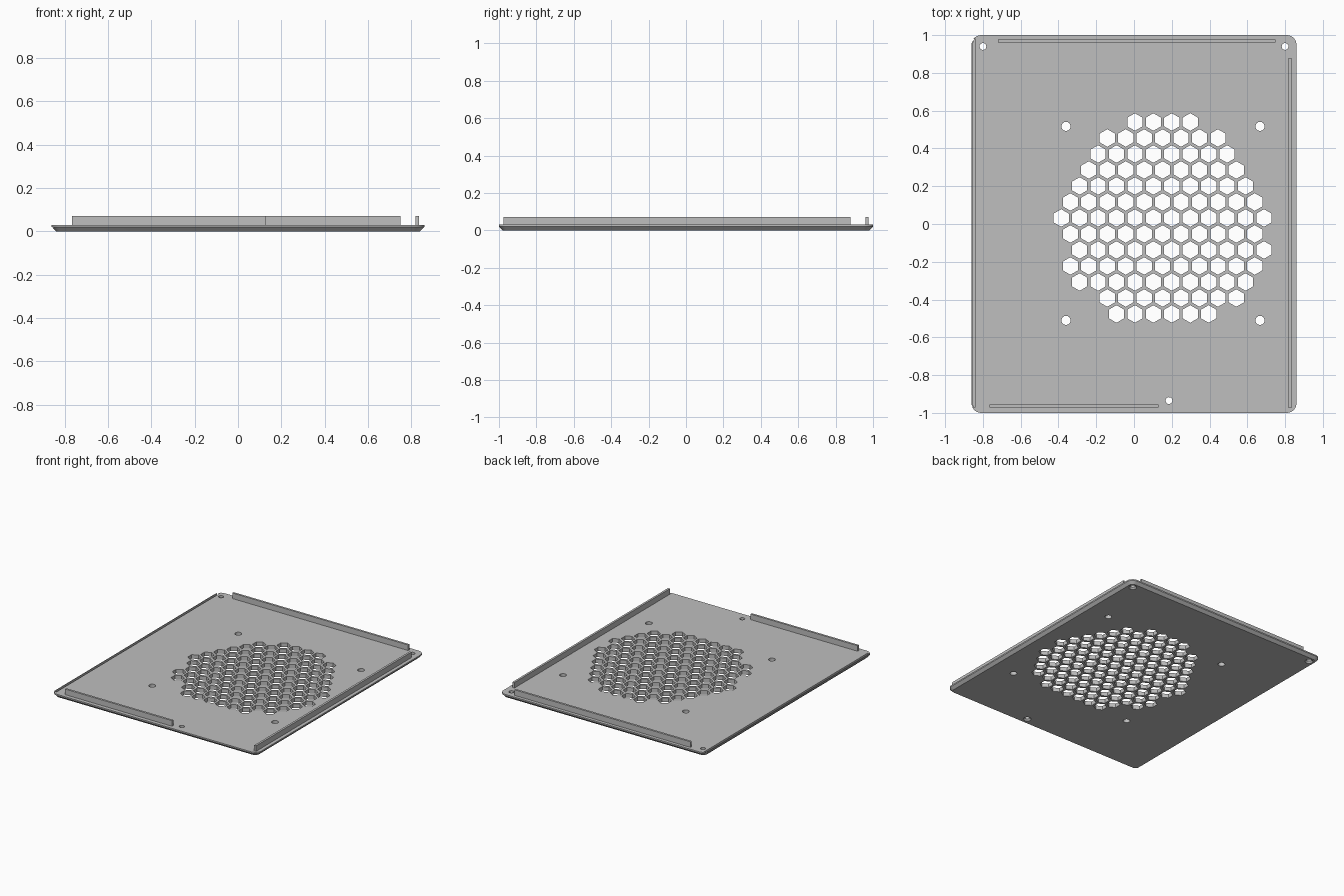
import bpy, bmesh
from math import sin, cos, pi, radians

cube = bpy.data.objects.get("Cube")
if cube:
    bpy.data.objects.remove(cube)

HALF_X, HALF_Y, THICK, RADIUS = 0.86, 1.0, 0.03, 0.05

grey = bpy.data.materials.new("plain grey")
grey.use_nodes = True
colour = (0.52, 0.52, 0.52, 1)
grey.diffuse_color = colour
grey.node_tree.nodes["Principled BSDF"].inputs["Base Color"].default_value = colour


def finish(bm, name):
    bmesh.ops.recalc_face_normals(bm, faces=bm.faces)
    mesh = bpy.data.meshes.new(name)
    bm.to_mesh(mesh)
    bm.free()
    mesh.materials.append(grey)
    obj = bpy.data.objects.new(name, mesh)
    bpy.context.collection.objects.link(obj)
    return obj


def loft(bm, rings):
    """Skin a stack of matching closed outlines and cap both ends."""
    loops = [[bm.verts.new(p) for p in ring] for ring in rings]
    n = len(loops[0])
    for low, high in zip(loops, loops[1:]):
        for i in range(n):
            j = (i + 1) % n
            bm.faces.new((low[i], low[j], high[j], high[i]))
    bm.faces.new(loops[0][::-1])
    bm.faces.new(loops[-1])


def circle(x, y, z, r, sides):
    # The first corner points along +y
    return [(x + r * sin(-2 * pi * i / sides), y + r * cos(2 * pi * i / sides), z)
            for i in range(sides)]


def rounded_outline(inset, z, steps=6):
    points = []
    r = RADIUS - inset
    corners = [(1, 1), (-1, 1), (-1, -1), (1, -1)]
    for q, (sx, sy) in enumerate(corners):
        for s in range(steps + 1):
            a = pi / 2 * (q + s / steps)
            points.append((sx * (HALF_X - RADIUS) + r * cos(a),
                           sy * (HALF_Y - RADIUS) + r * sin(a), z))
    return points


def add_box(bm, x0, x1, y0, y1, z0, z1):
    loft(bm, [[(x0, y0, z), (x1, y0, z), (x1, y1, z), (x0, y1, z)] for z in (z0, z1)])


# Base plate with rounded corners and a chamfered lower edge
bm = bmesh.new()
loft(bm, [rounded_outline(0.02, 0), rounded_outline(0, 0.02), rounded_outline(0, THICK)])
plate = finish(bm, "base_plate")

# Honeycomb vent: first and last column of each row, from back to front
PITCH, ROW = 0.0976, 0.0847
rows = [(0, 3), (-1.5, 4.5), (-2, 5), (-2.5, 5.5), (-3, 6), (-3.5, 6.5), (-4, 7),
        (-3.5, 6.5), (-3, 7), (-3.5, 6.5), (-3, 6), (-1.5, 5.5), (-1, 4)]
cut = bmesh.new()
for i, (first, last) in enumerate(rows):
    for k in range(int(last - first) + 1):
        x, y = 0.005 + PITCH * (first + k), 0.54 - ROW * i
        loft(cut, [circle(x, y, z, 0.0465, 6) for z in (-0.1, 0.1)])

# Mounting holes around the vent
for x in (-0.36, 0.667):
    for y in (-0.51, 0.517):
        loft(cut, [circle(x, y, z, 0.024, 24) for z in (-0.1, 0.1)])

# Screw holes, countersunk from below
for x, y in ((-0.8, 0.94), (0.8, 0.94), (0.185, -0.935)):
    profile = ((-0.1, 0.028), (0, 0.028), (0.012, 0.018), (0.1, 0.018))
    loft(cut, [circle(x, y, z, r, 24) for z, r in profile])

# Shallow groove along the -x edge
add_box(cut, -0.855, -0.838, -0.97, 0.98, 0.015, 0.1)
cutter = finish(cut, "hole_cutter")
cutter.hide_render = True

mod = plate.modifiers.new("holes", "BOOLEAN")
mod.operation = "DIFFERENCE"
mod.solver = "EXACT"
mod.object = cutter
bpy.context.view_layer.objects.active = plate
plate.select_set(True)
bpy.ops.object.modifier_apply(modifier=mod.name)
bpy.data.objects.remove(cutter)
bpy.ops.object.shade_smooth_by_angle(angle=radians(25))

# Upright locating rails along three edges
rails = {"front_rail": (-0.765, 0.13, -0.972, -0.956),
         "back_rail": (-0.72, 0.75, 0.96, 0.976),
         "side_rail": (0.818, 0.834, -0.975, 0.88)}
for name, (x0, x1, y0, y1) in rails.items():
    bm = bmesh.new()
    add_box(bm, x0, x1, y0, y1, THICK - 0.005, 0.072)
    finish(bm, name)
